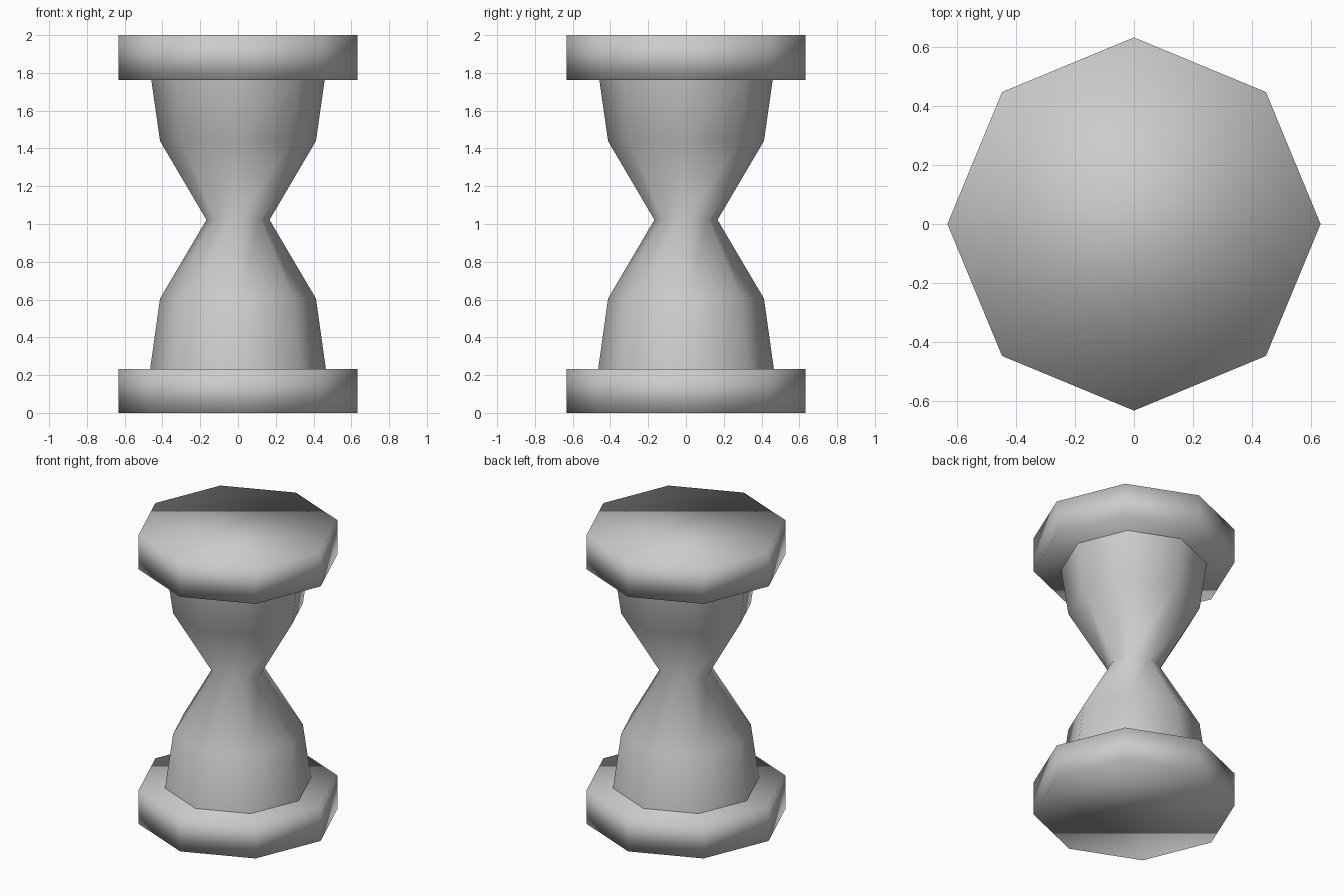
import bpy, bmesh
from math import cos, sin, pi

if "Cube" in bpy.data.objects:
    bpy.data.objects.remove(bpy.data.objects["Cube"])

SIDES = 8


def lathe(name, profile, caps):
    """Octagonal solid of revolution from (radius, z) points, smooth shaded."""
    bm = bmesh.new()
    rings = [[bm.verts.new((r * cos(2 * pi * i / SIDES), r * sin(2 * pi * i / SIDES), z))
              for i in range(SIDES)] for r, z in profile]
    for low, high in zip(rings, rings[1:]):
        for i in range(SIDES):
            j = (i + 1) % SIDES
            bm.faces.new((low[i], low[j], high[j], high[i]))
    if caps:
        bm.faces.new(rings[0][::-1])
        bm.faces.new(rings[-1])
    for face in bm.faces:
        face.smooth = True
    mesh = bpy.data.meshes.new(name)
    bm.to_mesh(mesh)
    bm.free()
    obj = bpy.data.objects.new(name, mesh)
    bpy.context.collection.objects.link(obj)
    return obj


# End plates
lathe("bottom_plate", [(0.633, 0.0), (0.633, 0.233)], True)
lathe("top_plate", [(0.633, 1.762), (0.633, 2.0)], True)

# Pinched glass body, open where it meets the plates
lathe("glass_body", [(0.465, 0.233), (0.413, 0.605), (0.167, 1.022),
                     (0.413, 1.44), (0.459, 1.762)], False)
